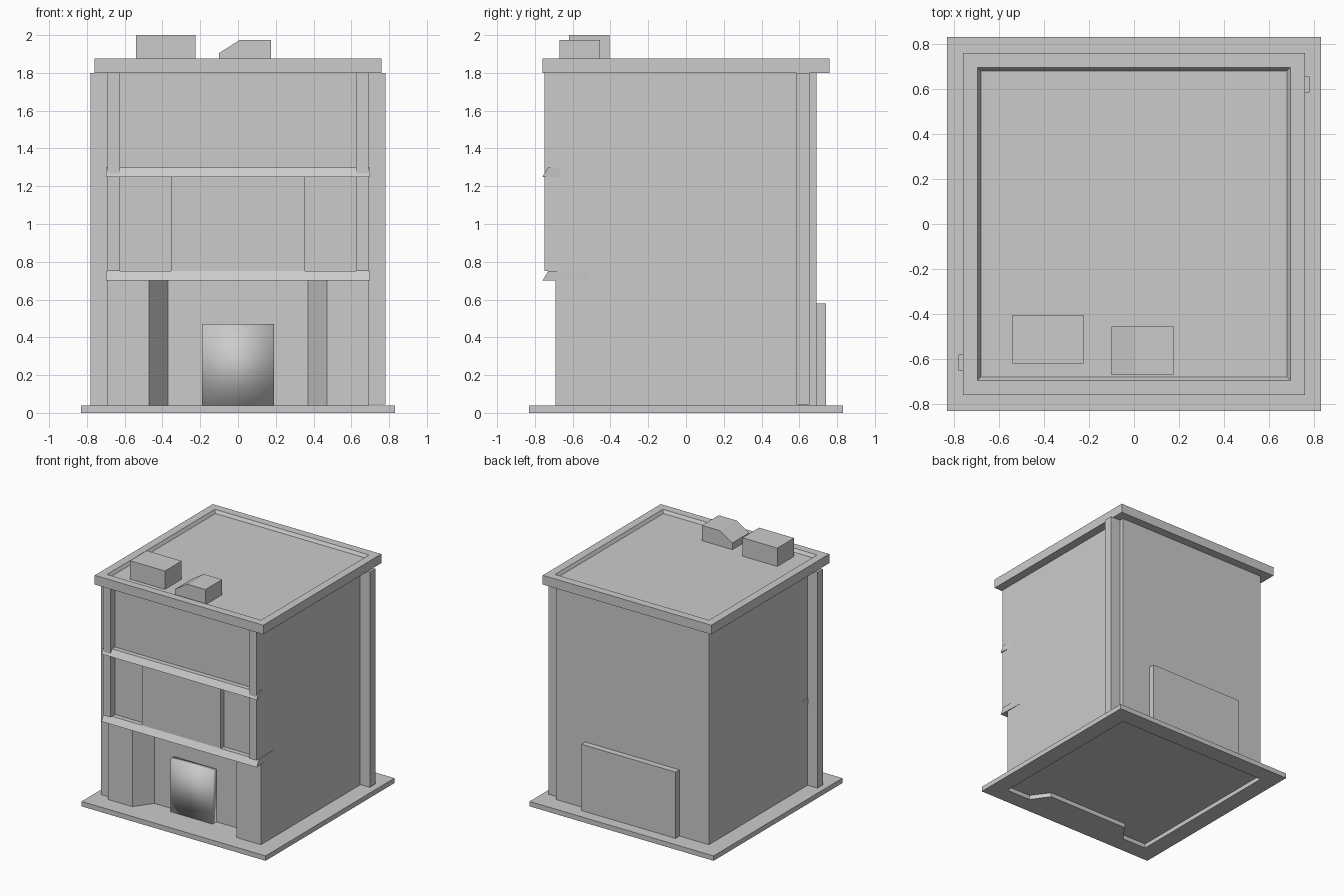
import bpy, bmesh
from mathutils import Vector

if "Cube" in bpy.data.objects:
    bpy.data.objects.remove(bpy.data.objects["Cube"])


def finish(name, bm):
    bmesh.ops.recalc_face_normals(bm, faces=bm.faces)
    me = bpy.data.meshes.new(name)
    bm.to_mesh(me)
    bm.free()
    ob = bpy.data.objects.new(name, me)
    bpy.context.scene.collection.objects.link(ob)
    return ob


def prism(name, pts, lo, hi, axis):
    """Extrude a 2D profile along an axis: 'z' takes (x,y), 'x' takes (y,z), 'y' takes (x,z)."""
    place = {'z': lambda a, b, c: (a, b, c),
             'x': lambda a, b, c: (c, a, b),
             'y': lambda a, b, c: (a, c, b)}[axis]
    bm = bmesh.new()
    face = bm.faces.new([bm.verts.new(place(a, b, lo)) for a, b in pts])
    res = bmesh.ops.extrude_face_region(bm, geom=[face], use_keep_orig=True)
    moved = [g for g in res['geom'] if isinstance(g, bmesh.types.BMVert)]
    bmesh.ops.translate(bm, verts=moved, vec=Vector(place(0, 0, hi - lo)))
    return finish(name, bm)


def box(name, x0, x1, y0, y1, z0, z1):
    return prism(name, [(x0, y0), (x1, y0), (x1, y1), (x0, y1)], z0, z1, 'z')


def square(r):
    return [(-r, -r), (r, -r), (r, r), (-r, r)]


# Ground floor footprint with a splayed entrance recess
W = 0.69
footprint = [(-W, -W), (-0.47, -W), (-0.37, -0.55), (0.37, -0.55),
             (0.47, -W), (W, -W), (W, W), (-W, W)]

# Base plate with an opening under the building
bm = bmesh.new()
edges = []
for loop in (square(0.83), footprint):
    vs = [bm.verts.new((x, y, 0)) for x, y in loop]
    edges += [bm.edges.new((vs[i - 1], vs[i])) for i in range(len(vs))]
bmesh.ops.triangle_fill(bm, use_beauty=True, use_dissolve=False, edges=edges)
res = bmesh.ops.extrude_face_region(bm, geom=bm.faces[:], use_keep_orig=True)
bmesh.ops.translate(bm, vec=(0, 0, 0.04),
                    verts=[g for g in res['geom'] if isinstance(g, bmesh.types.BMVert)])
finish("base_plate", bm)

# Main storeys
prism("ground_floor", footprint, 0.035, 0.70, 'z')
box("upper_floors", -W, W, -W, W, 0.70, 1.80)

# Front corner columns, and the projecting middle bay
for side, s in (("left", -1), ("right", 1)):
    xa, xb = sorted((s * 0.625, s * W))
    box("corner_column_" + side, xa, xb, -0.75, -W, 0.75, 1.80)
box("middle_bay", -0.355, 0.355, -0.73, -W, 0.75, 1.25)

# Sloped ledges whose ends taper back into the side walls
for name, z, back in (("lower_ledge", 0.70, -0.46), ("upper_ledge", 1.25, -0.65)):
    ledge = prism(name, [(-0.76, z), (back, z), (back, z + 0.05), (-0.73, z + 0.05)],
                  -0.70, 0.70, 'x')
    for v in ledge.data.vertices:
        if v.co.y > -0.7:
            v.co.x *= 0.688 / 0.70

# Smooth-shaded door
door = box("door", -0.19, 0.19, -0.60, -0.55, 0.04, 0.47)
for p in door.data.polygons:
    p.use_smooth = True

# Side pipes and rear panel
box("side_pipe_right", W, 0.78, 0.585, 0.655, 0.045, 1.80)
box("side_pipe_left", -0.78, -W, -0.65, -0.58, 0.04, 1.80)
box("rear_panel", -0.425, 0.425, W, 0.74, 0.04, 0.58)

# Roof slab with a shallow recess in the top
roof = prism("roof", square(0.76), 1.80, 1.875, 'z')
bm = bmesh.new()
bm.from_mesh(roof.data)
top = max(bm.faces, key=lambda f: f.calc_center_median().z)
bmesh.ops.inset_region(bm, faces=[top], thickness=0.065, use_even_offset=True)
bmesh.ops.inset_region(bm, faces=[top], thickness=0.015, use_even_offset=True)
bmesh.ops.translate(bm, verts=top.verts[:], vec=(0, 0, -0.025))
bm.to_mesh(roof.data)
bm.free()

# Rooftop units
box("roof_unit", -0.54, -0.225, -0.62, -0.405, 1.84, 2.0)
prism("sloped_roof_unit", [(-0.10, 1.84), (0.175, 1.84), (0.175, 1.975),
                           (0.01, 1.975), (-0.10, 1.905)], -0.67, -0.455, 'y')
